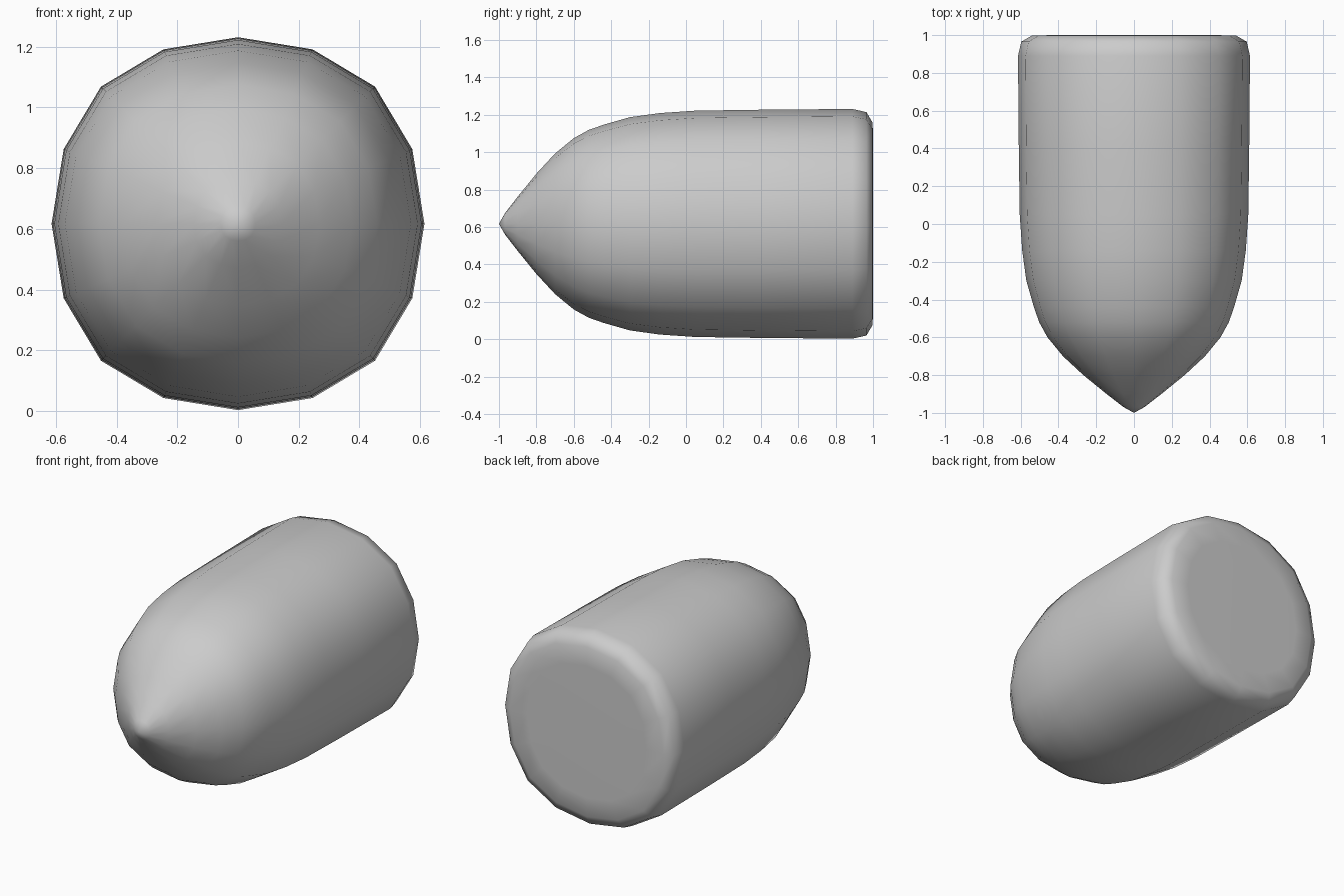
import bpy, bmesh

if "Cube" in bpy.data.objects:
    bpy.data.objects.remove(bpy.data.objects["Cube"])

CENTER_Z = 0.617

# Sixteen-sided, slightly squarish cross-section (one eighth mirrored round)
a, b, c, d = 1.0, 0.935, 0.40, 0.735
quarter = [(a, 0), (b, c), (d, d), (c, b)]
section = []
for _ in range(4):
    section += quarter
    quarter = [(-v, u) for u, v in quarter]

# Lengthwise profile: (y, radius), nose to tail
profile = [(-0.968, 0.057), (-0.9, 0.145), (-0.8, 0.268), (-0.7, 0.376),
           (-0.6, 0.458), (-0.52, 0.502), (-0.44, 0.530), (-0.3, 0.570),
           (-0.14, 0.592), (0.05, 0.605), (0.4, 0.610), (0.89, 0.614),
           (0.965, 0.597), (0.998, 0.54), (1.0, 0.42)]

bm = bmesh.new()
rings = [[bm.verts.new((u * r, y, CENTER_Z + v * r)) for u, v in section]
         for y, r in profile]
tip = bm.verts.new((0, -1.0, CENTER_Z))
n = len(section)

# Skin between rings, then the nose and the flat back
for r0, r1 in zip(rings, rings[1:]):
    for i in range(n):
        j = (i + 1) % n
        bm.faces.new((r0[i], r0[j], r1[j], r1[i]))
for i in range(n):
    bm.faces.new((tip, rings[0][(i + 1) % n], rings[0][i]))
bm.faces.new(rings[-1])
bmesh.ops.recalc_face_normals(bm, faces=bm.faces)
for f in bm.faces:
    f.smooth = True

mesh = bpy.data.meshes.new("pointed_body")
bm.to_mesh(mesh)
bm.free()
body = bpy.data.objects.new("pointed_body", mesh)
bpy.context.collection.objects.link(body)
